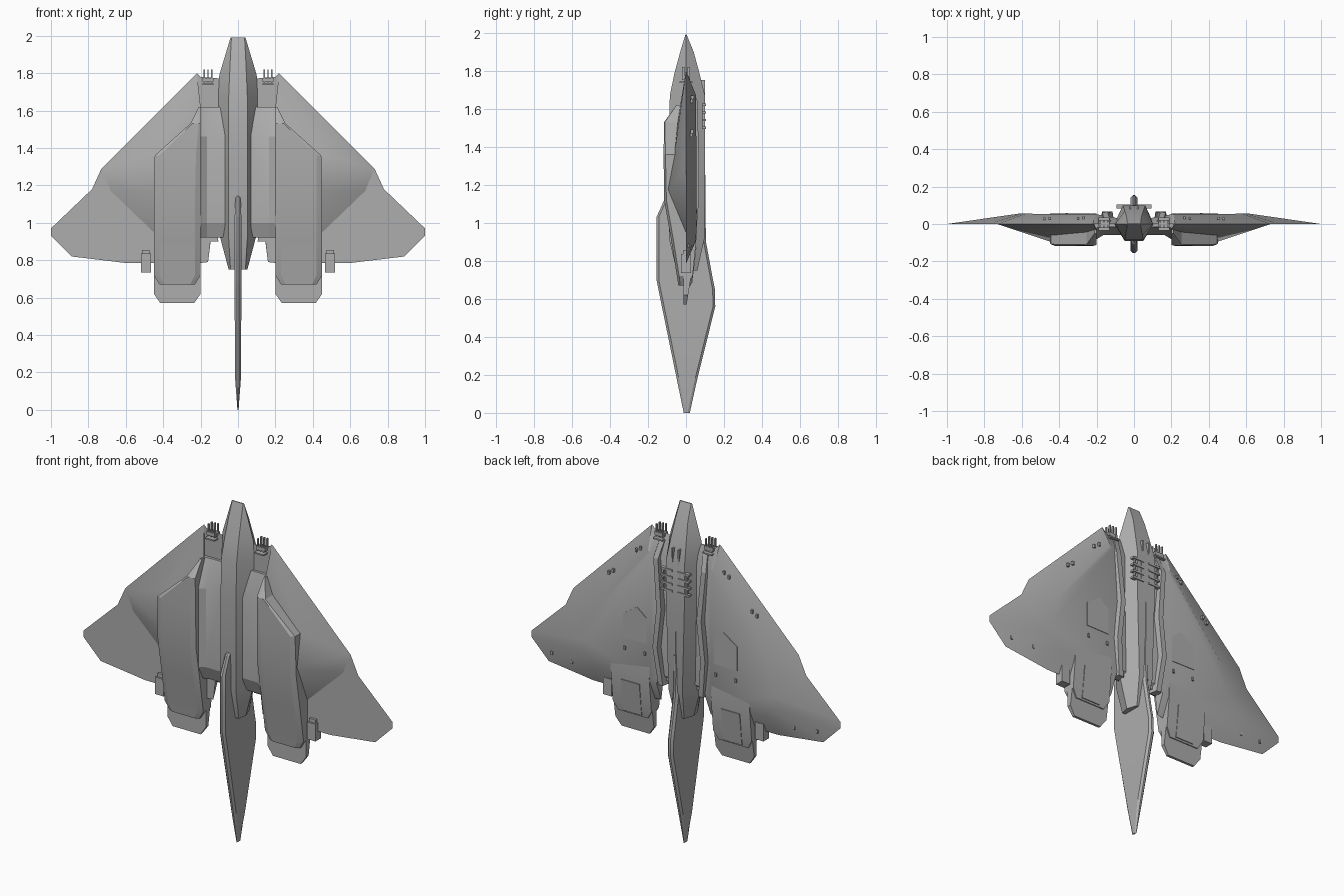
import bpy
import bmesh
import math
from mathutils import Vector
from mathutils.bvhtree import BVHTree

default_cube = bpy.data.objects.get("Cube")
if default_cube:
    bpy.data.objects.remove(default_cube)

hull_gray = bpy.data.materials.new("hull gray")
hull_gray.use_nodes = True
hull_gray.diffuse_color = (0.42, 0.42, 0.42, 1)
hull_gray.node_tree.nodes["Principled BSDF"].inputs["Base Color"].default_value = (0.42, 0.42, 0.42, 1)


def build(name, verts, faces, mirror=True, smooth_angle=20):
    """Make a mesh object, optionally mirrored across the centre plane."""
    mesh = bpy.data.meshes.new(name)
    mesh.from_pydata(verts, [], faces)
    bm = bmesh.new()
    bm.from_mesh(mesh)
    bmesh.ops.recalc_face_normals(bm, faces=bm.faces)
    bm.to_mesh(mesh)
    bm.free()
    mesh.materials.append(hull_gray)
    mesh.shade_smooth()
    mesh.set_sharp_from_angle(angle=math.radians(smooth_angle))
    obj = bpy.data.objects.new(name, mesh)
    bpy.context.collection.objects.link(obj)
    if mirror:
        obj.modifiers.new("mirror", "MIRROR")
    return obj


def ring_faces(rings, count):
    """Faces joining successive rings of equal length, with end caps."""
    faces = [(r * count + i, r * count + (i + 1) % count,
              (r + 1) * count + (i + 1) % count, (r + 1) * count + i)
             for r in range(rings - 1) for i in range(count)]
    last = (rings - 1) * count
    return faces + [tuple(range(count)), tuple(range(last, last + count))]


def loft(name, rings, **options):
    verts = [v for ring in rings for v in ring]
    return build(name, verts, ring_faces(len(rings), len(rings[0])), **options)


def boxes(name, spans, mirror=True):
    """Several axis-aligned boxes, each given as centre and size, in one object."""
    verts, faces = [], []
    for centre, size in spans:
        start = len(verts)
        c, h = Vector(centre), Vector(size) / 2
        for sy in (-1, 1):
            for sx, sz in ((-1, -1), (1, -1), (1, 1), (-1, 1)):
                verts.append((c.x + sx * h.x, c.y + sy * h.y, c.z + sz * h.z))
        faces += [tuple(start + i for i in f) for f in ring_faces(2, 4)]
    return build(name, verts, faces, mirror)


# Fuselage: z, middle half width, front half width and y, back half width and y
body = [(1.99, .04, .035, -.003, .035, .003), (1.9, .067, .04, -.03, .04, .04),
        (1.79, .1, .045, -.06, .05, .07), (1.67, .105, .05, -.085, .06, .1),
        (1.45, .105, .05, -.09, .06, .1), (.92, .095, .05, -.09, .045, .098),
        (.75, .05, .04, -.05, .03, .06)]
loft("fuselage", [[(-wf, yf, z), (wf, yf, z), (wm, 0, z), (wb, yb, z), (-wb, yb, z), (-wm, 0, z)]
                  for z, wm, wf, yf, wb, yb in body], mirror=False)

# Long central blade: z, front y, back y, half thickness
blade = [(0, -.012, .02, .003), (.16, -.045, .055, .015), (.56, -.127, .154, .018),
         (.65, -.145, .152, .018), (.7, -.155, .142, .018), (.9, -.155, .105, .018),
         (1.03, -.155, .103, .018), (1.13, -.11, .102, .014), (1.15, -.08, .102, .01),
         (1.42, -.03, .1, .005)]
loft("central_blade", [[(-w / 3, f, z), (w / 3, f, z), (w, f + .012, z), (w, b - .012, z),
                        (w / 3, b, z), (-w / 3, b, z), (-w, b - .012, z), (-w, f + .012, z)]
                       for z, f, b, w in blade], mirror=False)

# Wing: flat outline and raised back plateau
outline = [(.08, 1.77), (.2, 1.78), (.22, 1.8), (.73, 1.29), (.78, 1.18), (1, .97), (1, .93),
           (.89, .82), (.6, .785), (.2, .785), (.16, .79), (.145, .92), (.08, .92)]
plateau = [(.08, .03, 1.66), (.19, .05, 1.66), (.21, .053, 1.67), (.58, .055, 1.2),
           (.6, .055, 1.12), (.62, .055, 1.03), (.62, .055, 1), (.6, .055, .95),
           (.56, .05, .9), (.2, .05, .9), (.16, .045, .9), (.14, .035, .95), (.08, .03, .95)]
wing = loft("wing", [[(x, 0, z) for x, z in outline], plateau], smooth_angle=25)
wing_tree = BVHTree.FromPolygons([v.co.copy() for v in wing.data.vertices],
                                 [tuple(p.vertices) for p in wing.data.polygons])

# Swell of the wing front around the engine
build("wing_swell",
      [(.22, 0, 1.8), (.73, 0, 1.29), (.68, 0, 1.17), (.43, -.1, 1.17),
       (.43, 0, .93), (.43, -.06, 1.37), (.2, -.03, 1.62), (.2, 0, .93)],
      [(0, 1, 5), (0, 5, 6), (1, 3, 5), (1, 2, 3), (2, 4, 3), (3, 4, 7), (3, 7, 6, 5),
       (0, 6, 7), (0, 7, 4, 2, 1)], smooth_angle=25)

# Engine nacelle: z, inner x, outer x, front y, back y, corner bevel
nacelle = [(1.62, .2, .21, -.05, 0, .002), (1.53, .2, .255, -.115, .02, .01),
           (1.36, .2, .445, -.118, .03, .025), (1.12, .2, .45, -.115, .04, .03),
           (.92, .2, .45, -.08, .055, .03), (.72, .2, .45, -.048, .035, .03),
           (.67, .23, .42, -.04, .025, .025)]
loft("engine_nacelle", [[(a, f + c * .4, z), (a + c, f, z), (b - c, f, z), (b, f + c * .4, z),
                         (b, k, z), (a, k, z)] for z, a, b, f, k, c in nacelle])

# Exhaust plate under each nacelle
plate = [(.2, .85), (.45, .85), (.45, .62), (.415, .57), (.235, .57), (.2, .62)]
loft("exhaust_plate", [[(x, -.012, z) for x, z in plate],
                       [(x, .003 + (z - .57) * .16, z) for x, z in plate]])

# Shelf between fuselage and nacelle
shelf = [(1.62, -.015), (1.46, -.06), (1, -.06), (.92, -.03)]
loft("root_shelf", [[(.07, y, z), (.165, y, z), (.205, y * 1.4, z), (.205, .02, z), (.07, .02, z)]
                    for z, y in shelf])

# Kinked strake along the wing root on the back
strake = [(1.74, .135, .02), (1.64, .15, .06), (1.35, .125, .068), (1.12, .15, .068),
          (.9, .125, .05)]
loft("root_strake", [[(x - .02, 0, z), (x + .035, 0, z), (x + .02, y, z), (x - .01, y, z)]
                     for z, x, y in strake])

# Small fittings
boxes("wing_tab", [((.492, 0, .785), (.055, .05, .1)), ((.492, 0, .825), (.04, .03, .06))])
boxes("root_prongs", [((x, y, 1.785), (.007, .012, .07)) for x in (.14, .16, .18)
                      for y in (-.015, .015)]
      + [((.16, 0, 1.74), (.06, .07, .008)), ((.16, 0, 1.765), (.06, .04, .02))])
boxes("back_ribs", [((.055, .094, 1.5 + i * .04), (.075, .022, .012)) for i in range(4)]
      + [((x, .094, 1.56), (.008, .014, .13)) for x in (.03, .075)])
boxes("spine_slot_rim", [((.02, .09, 1.7), (.008, .02, .1))])


def on_back(x, z):
    """Height of the wing's back surface at a point."""
    hit = wing_tree.ray_cast(Vector((x, 1, z)), Vector((0, -1, 0)))[0]
    return hit.y if hit else 0


# Studs on the wing back
studs = [(.27, 1.66), (.3, 1.64), (.45, 1.48), (.48, 1.46), (.72, .87), (.86, .88),
         (.23, 1.06), (.36, 1.06)]
boxes("wing_studs", [((x, on_back(x, z), z), (.012, .014, .02)) for x, z in studs])

# Hatch on the wing back and panel on the nacelle back
hatch = [(.22, 1.12), (.22, 1.27), (.28, 1.32), (.37, 1.26), (.37, 1.12)]
loft("wing_hatch", [[(x, on_back(x, z) + d, z) for x, z in hatch] for d in (-.006, .003)])
panel = [(.265, .68), (.385, .68), (.385, .87), (.265, .87)]
loft("nacelle_panel", [[(x, .058 - (.92 - z) * .12 + d, z) for x, z in panel]
                       for d in (-.005, .003)])
